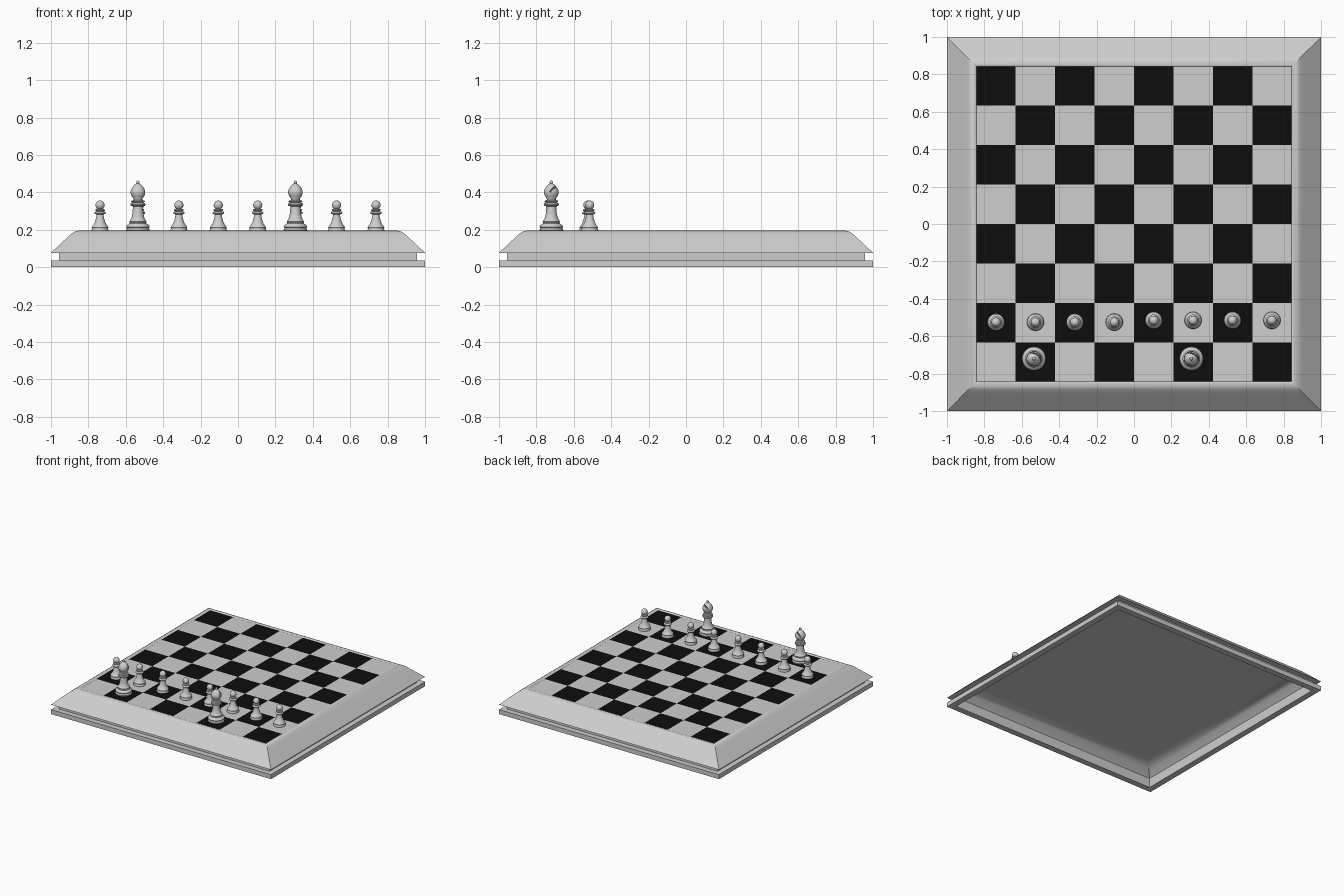
import bpy, bmesh, math
from mathutils import Matrix, Vector

if "Cube" in bpy.data.objects:
    bpy.data.objects.remove(bpy.data.objects["Cube"])

def material(name, v):
    m = bpy.data.materials.new(name)
    m.diffuse_color = (v, v, v, 1)
    m.use_nodes = True
    m.node_tree.nodes["Principled BSDF"].inputs["Base Color"].default_value = m.diffuse_color
    return m

light = material("light_grey", 0.62)
black = material("black", 0.004)
TOP = 0.19      # height of the playing surface
HALF = 0.843    # half width of the playing surface
CELL = HALF / 4

def finish(name, bm, mats, angle=None):
    bmesh.ops.remove_doubles(bm, verts=bm.verts, dist=1e-5)
    bmesh.ops.recalc_face_normals(bm, faces=bm.faces)
    me = bpy.data.meshes.new(name)
    bm.to_mesh(me)
    bm.free()
    for m in mats:
        me.materials.append(m)
    ob = bpy.data.objects.new(name, me)
    bpy.context.collection.objects.link(ob)
    if angle:
        smooth(ob, angle)
    return ob

def smooth(ob, angle):
    bpy.ops.object.select_all(action='DESELECT')
    ob.select_set(True)
    bpy.context.view_layer.objects.active = ob
    bpy.ops.object.shade_smooth_by_angle(angle=math.radians(angle))

def loft(bm, rings, close):
    """Join rings of points with quads."""
    rings = [[bm.verts.new(p) for p in r] for r in rings]
    n = len(rings[0])
    for a in range(len(rings) if close else len(rings) - 1):
        r, s = rings[a], rings[(a + 1) % len(rings)]
        for i in range(n):
            j = (i + 1) % n
            bm.faces.new((r[i], r[j], s[j], s[i]))

def square_ring(name, profile, angle=None):
    """Mitred square frame from a closed (half width, z) section."""
    bm = bmesh.new()
    loft(bm, [[(-w, -w, z), (w, -w, z), (w, w, z), (-w, w, z)] for w, z in profile], True)
    return finish(name, bm, [light], angle)

def lathe(name, profile, seg=32):
    bm = bmesh.new()
    turn = [(math.cos(2 * math.pi * i / seg), math.sin(2 * math.pi * i / seg)) for i in range(seg)]
    loft(bm, [[(max(r, 1e-7) * c, max(r, 1e-7) * s, z) for c, s in turn] for r, z in profile], False)
    bmesh.ops.dissolve_degenerate(bm, dist=1e-6, edges=bm.edges)
    return finish(name, bm, [light], 40)

def ball(r, z, a0, n=8):
    """Arc of a ball from angle a0 up to its top."""
    return [(r * math.cos(a), z + r * math.sin(a))
            for a in (math.radians(a0 + (90 - a0) * i / n) for i in range(n + 1))]

# frame: plinth, recessed band, moulded rim
square_ring("base_plinth", [(1, 0), (1, .037), (.95, .037), (.95, 0)])
square_ring("recessed_band", [(.957, .037), (.957, .077), (.95, .077), (.95, .037)])
square_ring("moulded_rim", [(1, .077), (.91, .162), (.897, .174), (.882, .185), (.868, .192),
                            (.855, .195), (.848, .194), (HALF, TOP), (HALF, .145), (.83, .145),
                            (.87, .138), (.91, .118), (.95, .077)], 35)

# checkered board
bm = bmesh.new()
for z in (TOP, .145):
    for i in range(8):
        for j in range(8):
            x, y = -HALF + i * CELL, -HALF + j * CELL
            f = bm.faces.new([bm.verts.new((x + a * CELL, y + b * CELL, z))
                              for a, b in ((0, 0), (1, 0), (1, 1), (0, 1))])
            f.material_index = (i + j) % 2 if z == TOP else 0
bmesh.ops.remove_doubles(bm, verts=bm.verts, dist=1e-5)
bmesh.ops.bridge_loops(bm, edges=[e for e in bm.edges if e.is_boundary])
finish("checkered_board", bm, [light, black])

def copy_to(ob, name, spots):
    """Place the piece and its linked copies."""
    for k, (x, y) in enumerate(spots):
        o = ob if k == 0 else ob.copy()
        if k:
            bpy.context.collection.objects.link(o)
        o.name = f"{name}_{k + 1}"
        o.location = (x, y, TOP)

# pawns
pawn = lathe("pawn", [(0, 0), (.045, 0), (.046, .008), (.043, .014), (.043, .018), (.045, .022),
                      (.041, .03), (.035, .037), (.028, .05), (.022, .07), (.018, .092),
                      (.028, .095), (.031, .101), (.028, .106), (.02, .109), (.026, .115),
                      (.024, .12), (.013, .123)] + ball(.0245, .142, -55, 10))
copy_to(pawn, "pawn", [(-HALF + (k + .5) * CELL, -.525 if k < 4 else -.515) for k in range(8)])

# bishops
bishop = lathe("bishop", [(0, 0), (.062, 0), (.064, .008), (.06, .015), (.059, .02), (.063, .026),
                          (.06, .034), (.046, .043), (.044, .05), (.047, .055), (.042, .06),
                          (.034, .075), (.029, .1), (.027, .135), (.038, .139), (.041, .146),
                          (.038, .152), (.03, .155), (.037, .16), (.034, .166), (.024, .169),
                          (.025, .178), (.034, .19), (.039, .205), (.039, .216), (.035, .228),
                          (.026, .242), (.015, .253), (.008, .257)] + ball(.009, .264, -40, 6))

# slanted slit in the bishop head
n = Vector((.5, .866, 0))
t = Vector((.866, -.5, 0))
d = (n * .5 + Vector((0, 0, .866))).normalized()
w = t.cross(d)
rot = Matrix((t, d, w)).transposed().to_4x4()
bm = bmesh.new()
bmesh.ops.create_cube(bm, size=1, matrix=Matrix.Translation(n * .012 + Vector((0, 0, .212)) + d * .04)
                      @ rot @ Matrix.Diagonal((.12, .08, .008, 1)))
cutter = finish("slit_cutter", bm, [light])
mod = bishop.modifiers.new("slit", 'BOOLEAN')
mod.operation = 'DIFFERENCE'
mod.solver = 'EXACT'
mod.object = cutter
bpy.context.view_layer.objects.active = bishop
bpy.ops.object.modifier_apply(modifier=mod.name)
smooth(bishop, 40)
bpy.data.objects.remove(cutter)
copy_to(bishop, "bishop", [(-.535, -.72), (.307, -.72)])
